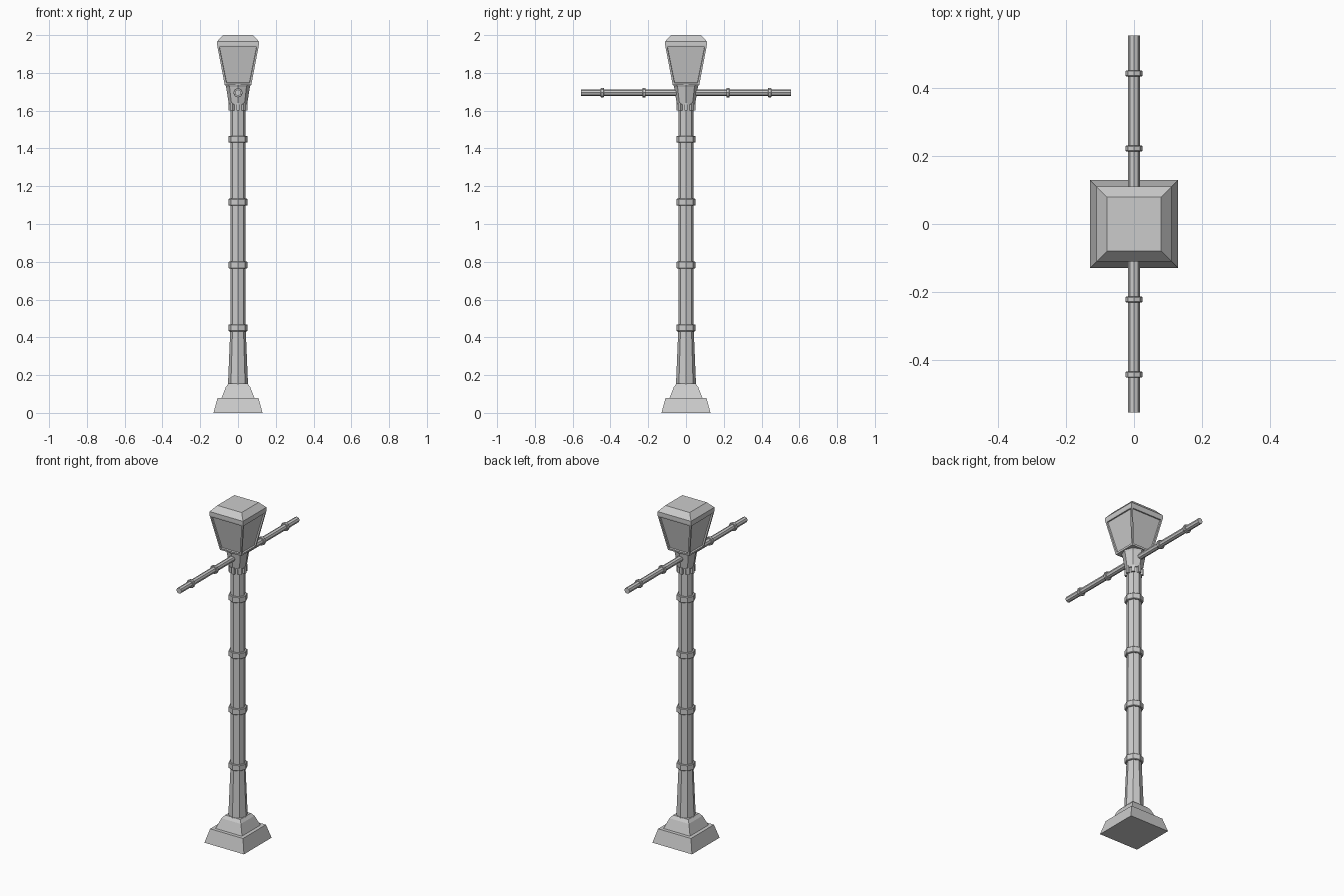
import bpy, bmesh, math
from mathutils import Matrix

if "Cube" in bpy.data.objects:
    bpy.data.objects.remove(bpy.data.objects["Cube"])


def loft(name, profile, sides, axis='Z', panel_inset=None):
    """Stack regular polygons; each profile entry is (half width, height)."""
    bm = bmesh.new()
    square = sides == 4
    turn = math.pi / 4 if square else 0
    rings = []
    for r, z in profile:
        r = r * math.sqrt(2) if square else r
        rings.append([bm.verts.new((r * math.cos(turn + i * math.tau / sides),
                                    r * math.sin(turn + i * math.tau / sides), z))
                      for i in range(sides)])
    walls = []
    for a, b in zip(rings, rings[1:]):
        walls.append([bm.faces.new((a[i], a[(i + 1) % sides], b[(i + 1) % sides], b[i]))
                      for i in range(sides)])
    bm.faces.new(rings[0][::-1])
    bm.faces.new(rings[-1])
    bmesh.ops.recalc_face_normals(bm, faces=bm.faces)
    if panel_inset:
        thickness, depth = panel_inset
        bmesh.ops.inset_individual(bm, faces=walls[0], thickness=thickness)
        bmesh.ops.inset_individual(bm, faces=walls[0], thickness=0.002, depth=-depth)
    if axis == 'Y':
        bm.transform(Matrix.Translation((0, 0, 1.695)) @ Matrix.Rotation(-math.pi / 2, 4, 'X'))
    mesh = bpy.data.meshes.new(name)
    bm.to_mesh(mesh)
    bm.free()
    obj = bpy.data.objects.new(name, mesh)
    bpy.context.collection.objects.link(obj)
    return obj


def band(name, radius, centre, width, bevel, axis='Z'):
    h = width / 2
    return loft(name, [(radius - bevel, centre - h), (radius, centre - h + bevel),
                       (radius, centre + h - bevel), (radius - bevel, centre + h)], 8, axis)


# stepped square base
loft("base_plinth", [(0.13, 0), (0.108, 0.08)], 4)
loft("base_step", [(0.087, 0.08), (0.064, 0.138), (0.05, 0.155)], 4)

# octagonal post, flared at the foot
loft("post", [(0.053, 0.15), (0.041, 0.44), (0.04, 1.66)], 8)
for i in range(4):
    band(f"post_band_{i + 1}", 0.051, 0.45 + i * 0.333, 0.036, 0.003)

# flared collar with small teeth gripping the post
loft("collar", [(0.048, 1.632), (0.063, 1.725), (0.068, 1.737)], 8)
for i in range(8):
    bpy.ops.mesh.primitive_cube_add(size=1)
    tooth = bpy.context.object
    tooth.name = f"collar_tooth_{i + 1}"
    tooth.data.transform(Matrix.Rotation(i * math.pi / 4, 4, 'Z')
                         @ Matrix.Translation((0.043, 0, 1.62))
                         @ Matrix.Diagonal((0.014, 0.018, 0.04, 1)))

# lantern with recessed panes, and its chamfered cap
loft("lantern", [(0.07, 1.735), (0.11, 1.945)], 4, panel_inset=(0.014, 0.008))
loft("lantern_cap", [(0.11, 1.945), (0.11, 1.967), (0.08, 2.0)], 4)

# crossbar through the collar, with paired bands
loft("crossbar", [(0.017, -0.555), (0.017, 0.555)], 8, 'Y')
for side in (-1, 1):
    for d in (0.222, 0.443):
        band(f"crossbar_band_{side}_{d}", 0.025, side * d, 0.017, 0.002, 'Y')
